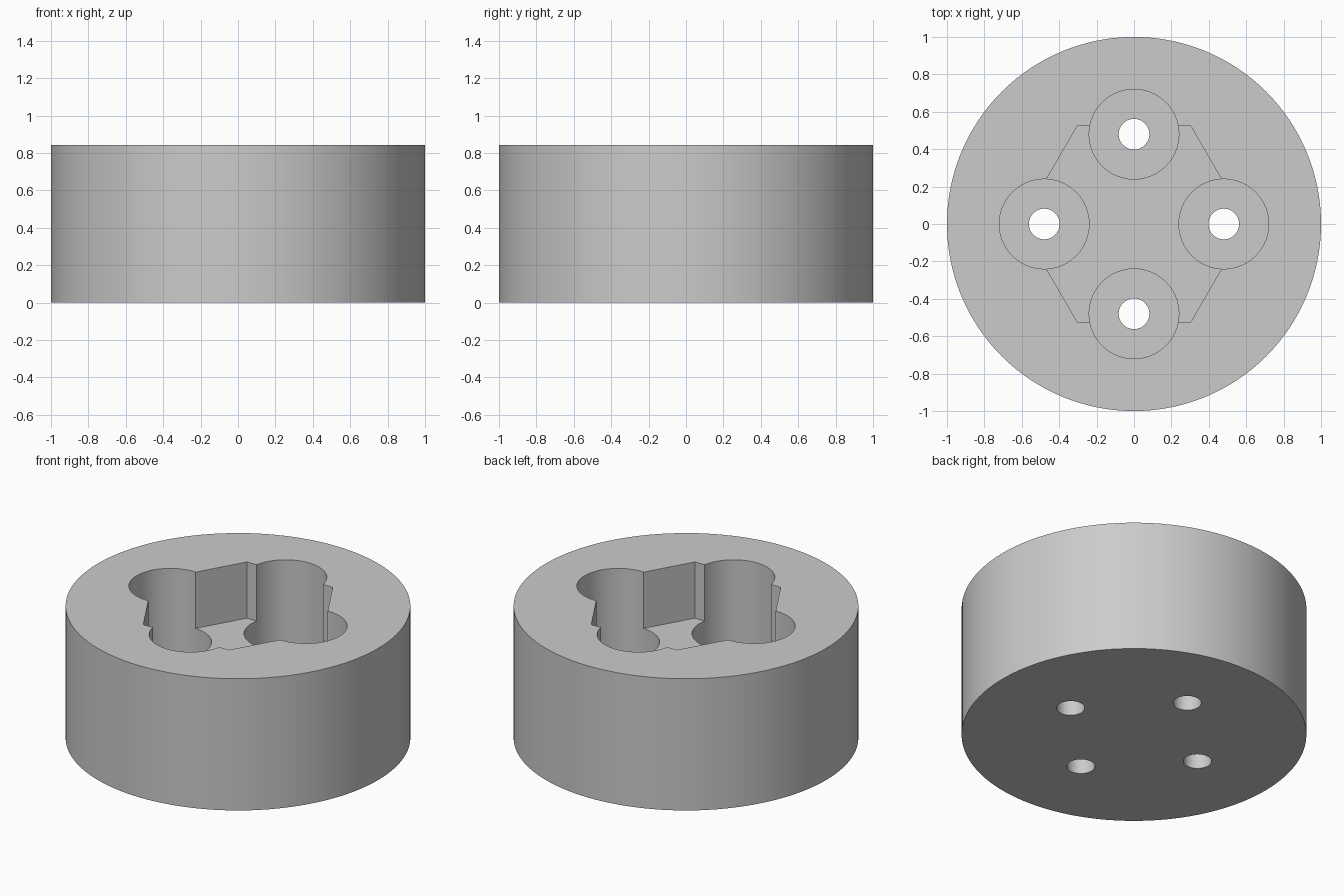
import bpy
import math

HEIGHT = 0.843
HEX_FLOOR = 0.483
BORE_FLOOR = 0.2
BOLT_OFFSET = 0.48

default_cube = bpy.data.objects.get("Cube")
if default_cube:
    bpy.data.objects.remove(default_cube, do_unlink=True)

grey = bpy.data.materials.new("plain grey")
grey.use_nodes = True
colour = (0.6, 0.6, 0.6, 1)
grey.diffuse_color = colour
grey.node_tree.nodes["Principled BSDF"].inputs["Base Color"].default_value = colour


def prism(name, sides, radius, bottom, top, x=0, y=0, turn=0):
    """Upright prism or cylinder between two heights."""
    bpy.ops.mesh.primitive_cylinder_add(
        vertices=sides, radius=radius, depth=top - bottom,
        location=(x, y, (bottom + top) / 2), rotation=(0, 0, turn))
    obj = bpy.context.object
    obj.name = name
    obj.data.materials.append(grey)
    return obj


def cut(body, cutter):
    """Subtract the cutter from the body, then discard it."""
    cutter.hide_render = True
    mod = body.modifiers.new("cut", 'BOOLEAN')
    mod.operation = 'DIFFERENCE'
    mod.solver = 'EXACT'
    mod.object = cutter
    bpy.context.view_layer.objects.active = body
    bpy.ops.object.modifier_apply(modifier=mod.name)
    bpy.data.objects.remove(cutter, do_unlink=True)


# Round body
body = prism("round_body", 128, 1, 0, HEIGHT)

# Hexagonal pocket with corners on the x axis
cut(body, prism("hex_pocket", 6, 0.606, HEX_FLOOR, HEIGHT + 0.1, turn=math.pi / 6))

# Four deep counterbores, each with a through hole
for i in range(4):
    angle = i * math.pi / 2
    x, y = BOLT_OFFSET * math.cos(angle), BOLT_OFFSET * math.sin(angle)
    cut(body, prism("counterbore", 64, 0.24, BORE_FLOOR, HEIGHT + 0.1, x, y))
    cut(body, prism("bolt_hole", 48, 0.082, -0.1, HEIGHT, x, y))

# Smooth curved walls, crisp rims
bpy.ops.object.select_all(action='DESELECT')
body.select_set(True)
bpy.context.view_layer.objects.active = body
bpy.ops.object.shade_smooth_by_angle(angle=math.radians(25))
